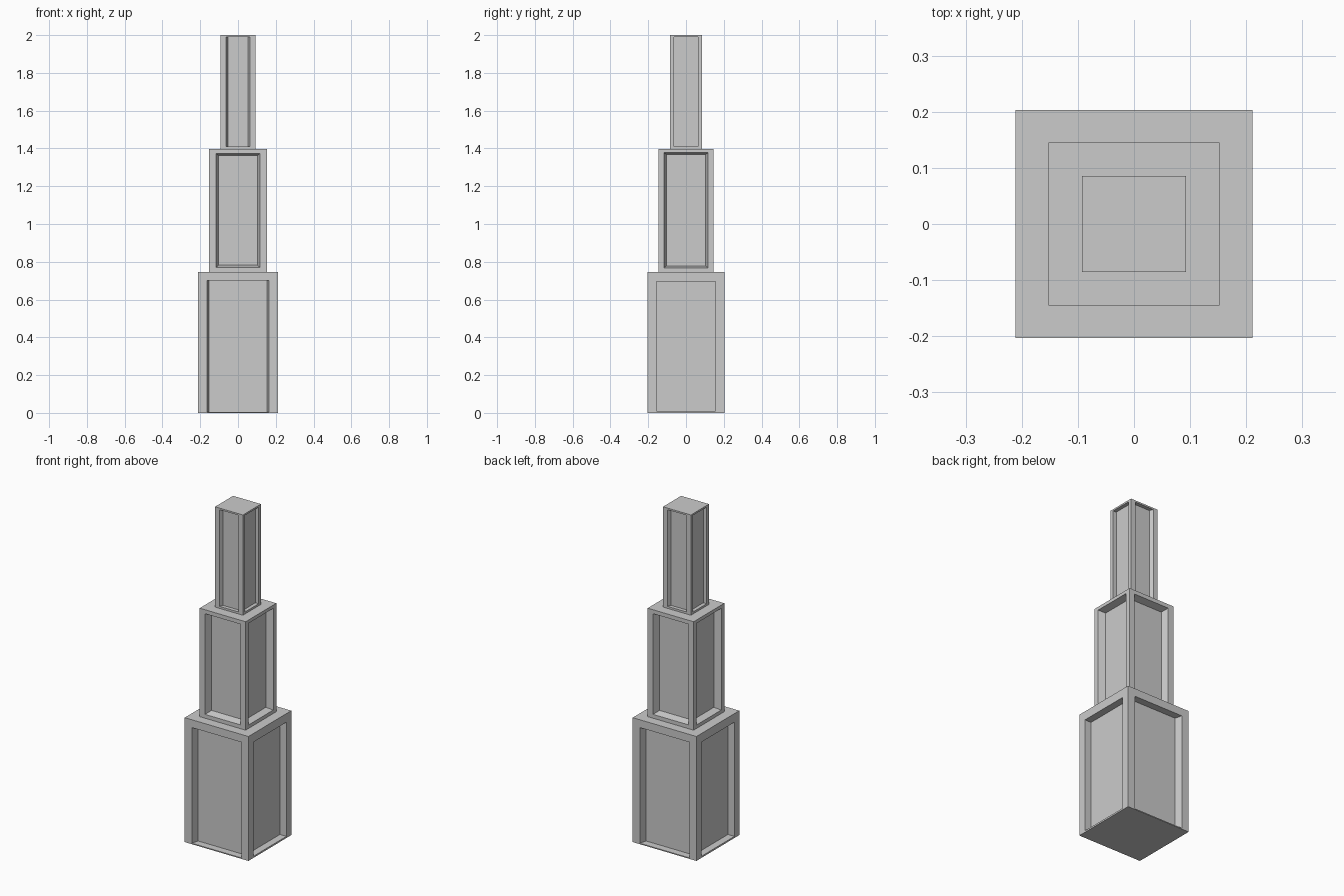
import bpy, bmesh
from mathutils import Vector

if "Cube" in bpy.data.objects:
    bpy.data.objects.remove(bpy.data.objects["Cube"])


def ring(axis, sign, dist, half, z0, z1):
    """Four corners of an upright rectangle facing +/- axis."""
    pts = []
    for u, z in ((-half, z0), (half, z0), (half, z1), (-half, z1)):
        pts.append(Vector((u, sign * dist, z)) if axis == 'y' else Vector((sign * dist, u, z)))
    return pts


def tier(name, hx, hy, z0, z1, front, side, depth):
    """Box with a recessed panel on each side.
    front / side = (rim half width, rim z0, rim z1, side taper, vertical taper)"""
    bm = bmesh.new()
    for axis, dist, half, panel in (('y', hy, hx, front), ('x', hx, hy, side)):
        w, a, b, tw, tz = panel
        for sign in (-1, 1):
            loops = [ring(axis, sign, dist, half, z0, z1),
                     ring(axis, sign, dist, w, a, b),
                     ring(axis, sign, dist - depth, w - tw, a + tz, b - tz)]
            loops = [[bm.verts.new(p) for p in l] for l in loops]
            # frame, then recess walls, then panel
            for o, i in zip(loops, loops[1:]):
                for k in range(4):
                    n = (k + 1) % 4
                    bm.faces.new((o[k], o[n], i[n], i[k]))
            bm.faces.new(loops[2])
    # bottom and top caps
    for z in (z0, z1):
        bm.faces.new([bm.verts.new((sx * hx, sy * hy, z))
                      for sx, sy in ((-1, -1), (1, -1), (1, 1), (-1, 1))])
    bmesh.ops.remove_doubles(bm, verts=bm.verts, dist=1e-5)
    bmesh.ops.recalc_face_normals(bm, faces=bm.faces)
    mesh = bpy.data.meshes.new(name)
    bm.to_mesh(mesh)
    bm.free()
    obj = bpy.data.objects.new(name, mesh)
    bpy.context.collection.objects.link(obj)
    return obj


# Three stacked tiers, each narrower than the one below
tier("lower_tier", 0.2115, 0.203, 0.0, 0.747,
     (0.164, 0.006, 0.70, 0.011, 0.0), (0.157, 0.01, 0.695, 0.0, 0.0), 0.043)
tier("middle_tier", 0.1525, 0.1455, 0.747, 1.398,
     (0.117, 0.77, 1.374, 0.014, 0.012), (0.117, 0.768, 1.378, 0.013, 0.01), 0.041)
tier("upper_tier", 0.0925, 0.0857, 1.398, 2.0,
     (0.063, 1.41, 1.99, 0.009, 0.0), (0.0635, 1.41, 1.99, 0.0, 0.0), 0.022)
